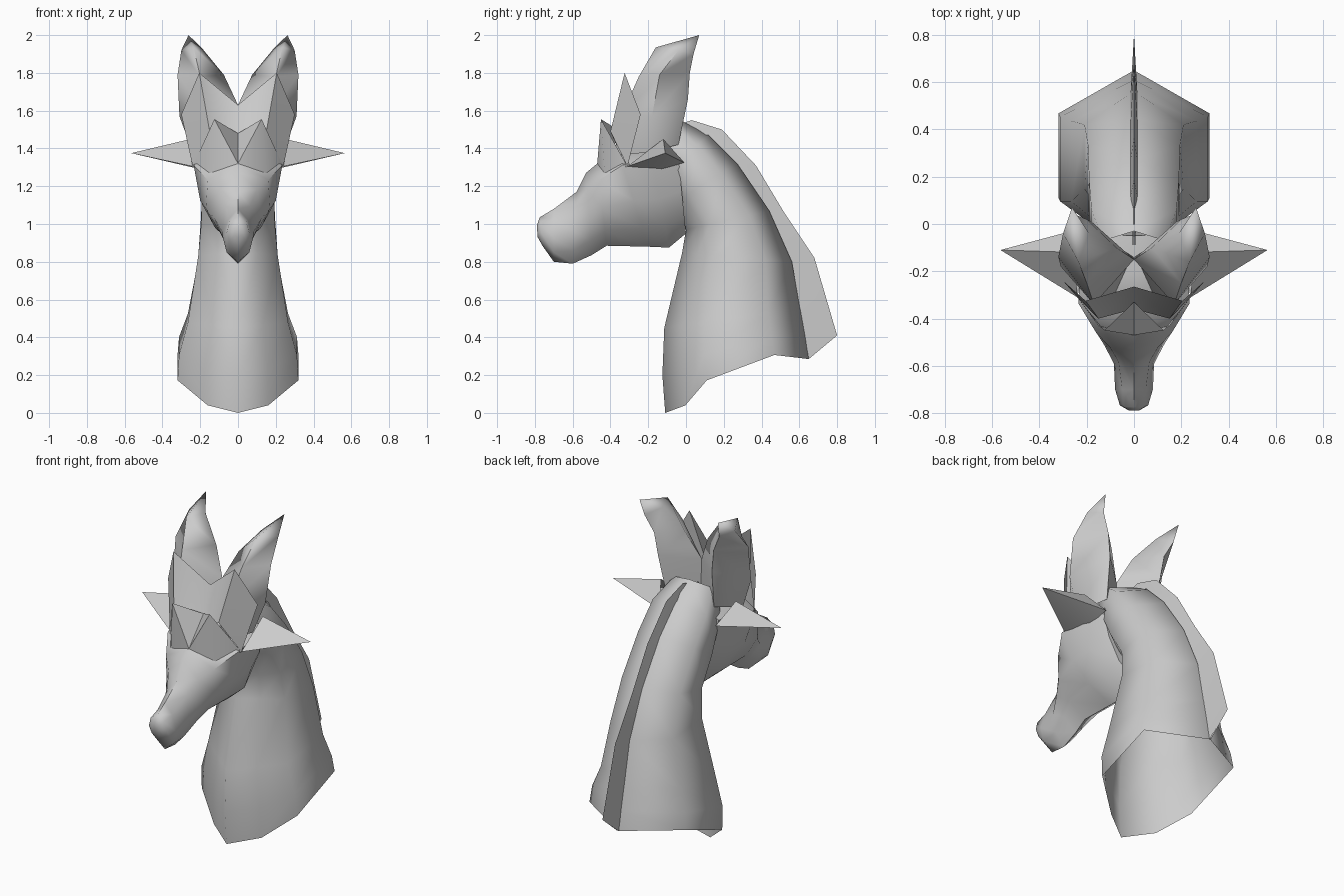
import bpy
import bmesh
from math import radians
from mathutils import Vector

if "Cube" in bpy.data.objects:
    bpy.data.objects.remove(bpy.data.objects["Cube"])

# One plain grey for the whole bust
grey = bpy.data.materials.new("plain_grey")
grey.use_nodes = True
colour = (0.6, 0.6, 0.6, 1)
grey.diffuse_color = colour
grey.node_tree.nodes["Principled BSDF"].inputs["Base Color"].default_value = colour


def finish(name, bm, angle, weld=True):
    """Turn a half shape (x >= 0) into a mirrored, smoothly shaded object."""
    bmesh.ops.recalc_face_normals(bm, faces=bm.faces)
    mesh = bpy.data.meshes.new(name)
    bm.to_mesh(mesh)
    bm.free()
    mesh.materials.append(grey)
    obj = bpy.data.objects.new(name, mesh)
    bpy.context.collection.objects.link(obj)
    bpy.ops.object.select_all(action="DESELECT")
    obj.select_set(True)
    bpy.context.view_layer.objects.active = obj
    mirror = obj.modifiers.new("Mirror", "MIRROR")
    mirror.use_mirror_merge = weld
    bpy.ops.object.modifier_apply(modifier=mirror.name)
    bpy.ops.object.shade_smooth_by_angle(angle=radians(angle))
    return obj


def loft(name, rings, angle, closed=False, caps=()):
    """Skin a row of equally long point rings; caps lists the ring ends to fill."""
    bm = bmesh.new()
    rows = [[bm.verts.new(p) for p in ring] for ring in rings]
    count = len(rows[0])
    for low, high in zip(rows, rows[1:]):
        for i in range(count if closed else count - 1):
            j = (i + 1) % count
            bm.faces.new((low[i], low[j], high[j], high[i]))
    for index in caps:
        bm.faces.new(rows[index])
    bmesh.ops.remove_doubles(bm, verts=bm.verts, dist=0.0005)
    return finish(name, bm, angle)


def section(start, end, stations):
    """Half section between two centre-line points; stations are (width, fraction, lift)."""
    a, b = Vector((0, *start)), Vector((0, *end))
    middle = [a.lerp(b, t) + Vector((w, 0, lift)) for w, t, lift in stations]
    return [a, *middle, b]


def plate(name, points, faces, angle):
    """Mirrored sheet from named corner points."""
    bm = bmesh.new()
    verts = {key: bm.verts.new(p) for key, p in points.items()}
    for face in faces:
        bm.faces.new([verts[key] for key in face])
    return finish(name, bm, angle)


# Neck: throat point, nape point, half width, rise of the side hem
neck_rows = [
    ((-0.11, 0), (0.65, 0.285), 0.32, 0.09),
    ((-0.125, 0.2), (0.635, 0.4), 0.312, 0.05),
    ((-0.115, 0.45), (0.61, 0.55), 0.265, 0),
    ((-0.02, 0.85), (0.56, 0.8), 0.21, 0),
    ((0, 0.97), (0.44, 1.07), 0.195, 0),
    ((-0.08, 1.1), (0.27, 1.32), 0.19, 0),
    ((-0.13, 1.25), (0.12, 1.47), 0.18, 0),
    ((-0.2, 1.42), (-0.03, 1.55), 0.13, 0),
]
loft("neck", [section(throat, nape, [(w / 2, 0.14, 0), (w, 0.29, rise), (w, 0.76, rise)])
              for throat, nape, w, rise in neck_rows], 75)

# Mane fin: follows the nape, thin wedge section
crest = [(0.03, 1.55), (0.19, 1.5), (0.37, 1.31), (0.52, 1.06), (0.68, 0.82), (0.8, 0.41)]
roots = [(-0.12, 1.5)] + [row[1] for row in neck_rows[6:2:-1]] + [neck_rows[0][1]]
loft("mane_fin", [[(0.014 if 0 < i < len(roots) - 1 else 0.004, *root), (0, *edge)]
                  for i, (root, edge) in enumerate(zip(roots, crest))], 40)

# Head: brow line point, jaw line point, half widths at brow, cheek and jaw
head_rows = [
    ((-0.79, 0.99), (-0.785, 0.93), 0.02, 0.025, 0.02),
    ((-0.775, 1.035), (-0.76, 0.885), 0.045, 0.06, 0.045),
    ((-0.7, 1.08), (-0.70, 0.80), 0.05, 0.08, 0.06),
    ((-0.58, 1.17), (-0.6, 0.79), 0.065, 0.085, 0.06),
    ((-0.53, 1.27), (-0.5, 0.835), 0.1, 0.125, 0.075),
    ((-0.47, 1.32), (-0.42, 0.885), 0.16, 0.17, 0.1),
    ((-0.37, 1.42), (-0.2, 0.88), 0.235, 0.2, 0.12),
    ((-0.2, 1.45), (-0.09, 0.875), 0.23, 0.19, 0.12),
    ((-0.05, 1.45), (0, 0.95), 0.19, 0.16, 0.1),
]
loft("head", [section(brow, jaw, [(a, 0.2, 0), (b, 0.55, 0), (c, 0.82, 0)])
              for brow, jaw, a, b, c in head_rows], 60, caps=(0, -1))

# Forehead layers: two pointed, overlapping sheets
temple = (0.24, -0.31, 1.305)
plate("brow_plate", {
    "root": (0, -0.47, 1.32), "valley": (0, -0.33, 1.48),
    "peak": (0.125, -0.45, 1.555), "temple": temple, "lid": (0.15, -0.43, 1.26),
}, [("root", "lid", "peak"), ("root", "peak", "valley"), ("lid", "temple", "peak")], 70)
plate("forehead_plate", {
    "root": (0, -0.36, 1.4), "valley": (0, -0.265, 1.63), "bend": (0.15, -0.4, 1.49),
    "peak": (0.205, -0.325, 1.8), "side": (0.3, -0.24, 1.58), "temple": temple,
}, [("root", "bend", "valley"), ("bend", "peak", "valley"),
    ("bend", "side", "peak"), ("bend", "temple", "side")], 70)

# Tall ears: rings of front, outer, back and inner points, closing at the tip
tip = (0.262, 0.07, 2.0)
ear_rings = [
    [(0.12, -0.38, 1.36), (0.24, -0.2, 1.38), (0.16, -0.04, 1.42), (0, -0.14, 1.42)],
    [(0.17, -0.34, 1.58), (0.31, -0.18, 1.57), (0.18, 0.01, 1.66), (0, -0.15, 1.63)],
    [(0.2, -0.25, 1.78), (0.32, -0.14, 1.79), (0.2, 0.02, 1.8), (0.075, -0.1, 1.79)],
    [(0.235, -0.16, 1.935), (0.3, -0.04, 1.92), (0.25, 0.04, 1.9), (0.19, -0.04, 1.93)],
    [tip] * 4,
]
loft("tall_ears", ear_rings, 80, closed=True)

# Side spikes: pointed flaps below the ears
spike_base = [temple, (0.25, -0.12, 1.45), (0.19, -0.01, 1.325), (0.2, -0.13, 1.29)]
loft("side_spikes", [spike_base, [(0.565, -0.11, 1.375)] * 4], 40, closed=True)
